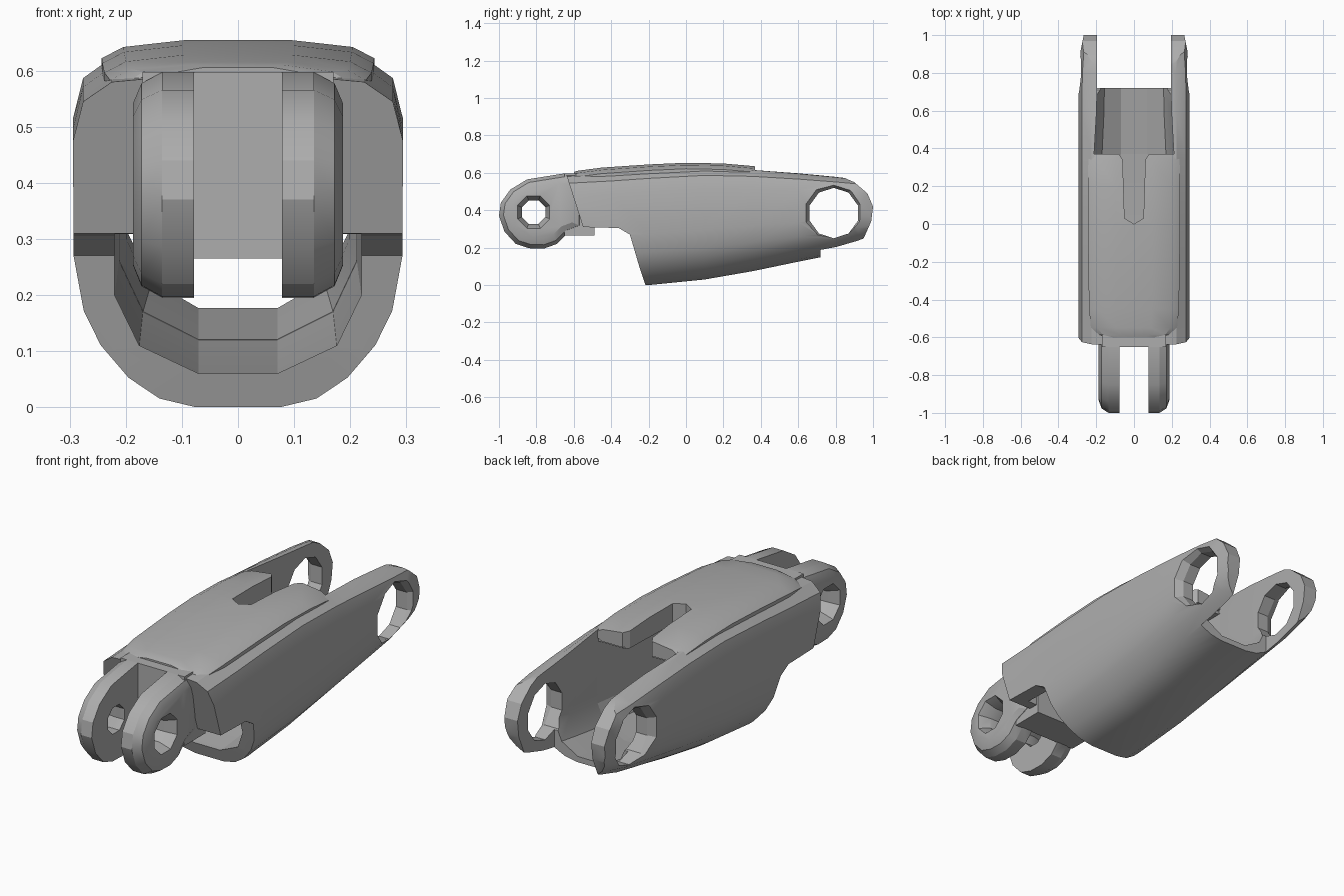
import bpy, bmesh, math

cube = bpy.data.objects.get("Cube")
if cube:
    bpy.data.objects.remove(cube)

GREY = (0.42, 0.42, 0.42, 1)
mat = bpy.data.materials.new("neutral grey")
mat.use_nodes = True
mat.diffuse_color = GREY
mat.node_tree.nodes["Principled BSDF"].inputs["Base Color"].default_value = GREY


def loft(name, rings):
    """Skin a closed solid through rings of equal point count."""
    bm = bmesh.new()
    rows = [[bm.verts.new(p) for p in ring] for ring in rings]
    n = len(rows[0])
    for a, b in zip(rows, rows[1:]):
        for i in range(n):
            j = (i + 1) % n
            bm.faces.new((a[i], a[j], b[j], b[i]))
    bm.faces.new(rows[0])
    bm.faces.new(rows[-1])
    bmesh.ops.recalc_face_normals(bm, faces=bm.faces)
    mesh = bpy.data.meshes.new(name)
    bm.to_mesh(mesh)
    bm.free()
    mesh.materials.append(mat)
    obj = bpy.data.objects.new(name, mesh)
    bpy.context.collection.objects.link(obj)
    return obj


def prism(name, outline, x0, x1):
    """Extrude a side (y, z) outline across x."""
    return loft(name, [[(x, y, z) for y, z in outline] for x in (x0, x1)])


def plan(name, outline, z0, z1):
    """Extrude a top (x, y) outline upward."""
    return loft(name, [[(x, y, z) for x, y in outline] for z in (z0, z1)])


def box(name, w, y0, y1, z0, z1):
    return plan(name, [(-w, y0), (w, y0), (w, y1), (-w, y1)], z0, z1)


def section(half, y):
    """Mirror a right half section, bottom to top, into a ring."""
    return [(x, y, z) for x, z in half] + [(-x, y, z) for x, z in reversed(half)]


def circle(cy, cz, r, n):
    return [(cy + r * math.cos((i + .5) * math.tau / n),
             cz + r * math.sin((i + .5) * math.tau / n)) for i in range(n)]


def carve(obj, cutter, operation="DIFFERENCE"):
    mod = obj.modifiers.new("carve", "BOOLEAN")
    mod.operation, mod.object, mod.solver = operation, cutter, "EXACT"
    bpy.context.view_layer.objects.active = obj
    bpy.ops.object.modifier_apply(modifier=mod.name)
    bpy.data.objects.remove(cutter)


def bore(obj, cy, cz, r, wide, inner, outer, n):
    """Cross hole, flared on both outer faces."""
    carve(obj, prism("hole_cutter", circle(cy, cz, r, n), -.5, .5))
    for s in (-1, 1):
        steps = ((inner, r * .98), (outer, wide), (.5, wide))
        carve(obj, loft("flare_cutter", [[(s * x, y, z) for y, z in circle(cy, cz, k, n)]
                                         for x, k in steps]))


# Shell: rounded tube, trimmed to its side silhouette
half = [(.075, 0), (.14, .025), (.195, .085), (.245, .18), (.275, .28), (.293, .44),
        (.294, .8), (.276, .92), (.225, .98), (.1, 1)]
stations = [(-.66, 0, .59, 1), (-.4, 0, .605, 1), (-.2, 0, .62, 1), (.1, .03, .635, 1),
            (.36, .075, .625, 1), (.6, .125, .605, 1), (.8, .165, .585, .99),
            (.92, .2, .57, .96), (1.01, .23, .56, .9)]
shell = loft("shell", [section([(x * w, b + (t - b) * k) for x, k in half], y)
                       for y, b, t, w in stations])
silhouette = [(-.65, .7), (-.64, .59), (-.55, .31), (-.36, .305), (-.3, .27), (-.25, .1),
              (-.2, -.05), (.8, -.05), (.88, .19), (.95, .25), (.99, .34), (1, .42),
              (.97, .49), (.9, .55), (.82, .585), (.6, .72)]
carve(shell, prism("side_cutter", silhouette, -.5, .5), "INTERSECT")

# Hollow interior: roofed in front, open on top behind, no floor between the arms


def hollow(y, w, floor, top):
    return section([(.07, floor), (w * .8, floor + .05), (w, floor + .14), (w, top)], y)


carve(shell, loft("cavity_cutter", [hollow(-.5, .22, .06, .555), hollow(-.2, .22, .06, .555),
                                    hollow(.37, .212, .12, .555)]))
carve(shell, loft("top_cutter", [hollow(.36, .212, .119, .8), hollow(.6, .198, .158, .8),
                                 hollow(.73, .196, .178, .8)]))
carve(shell, box("fork_cutter", .196, .72, 1.1, -.1, .8))
bore(shell, .79, .385, .135, .16, .25, .3, 10)

# Raised cover plate with a slot open to the rear
rings = []
for y, w, top in [(-.6, .16, .605), (-.585, .2, .61), (-.55, .228, .615), (-.45, .238, .628),
                  (-.2, .242, .645), (0, .243, .654), (.2, .243, .65), (.34, .242, .638),
                  (.37, .22, .635)]:
    rings.append(section([(w * .85, .565), (w, .58), (w, top - .032),
                          (w * .84, top - .012), (w * .4, top)], y))
cover = loft("cover_plate", rings)
slot = [(0, 0), (.05, .03), (.06, .34), (.085, .38), (-.085, .38), (-.06, .34), (-.05, .03)]
for part in (shell, cover):
    carve(part, plan("slot_cutter", slot, .5, .8))

# Front block between the lugs
block = box("front_block", .17, -.65, -.49, .265, .597)

# Two hinge lugs with bevelled outer faces
outline = [(-.55, .595), (-.65, .597), (-.85, .565), (-.94, .51), (-.99, .44), (-1, .37),
           (-.97, .285), (-.91, .22), (-.84, .197), (-.76, .195), (-.69, .22), (-.63, .28),
           (-.55, .31)]
lugs = []
for side, s in (("left", 1), ("right", -1)):
    rows = []
    for x, k in ((.078, 1), (.135, 1), (.172, .9), (.187, .72)):
        rows.append([(s * x, -.76 + (y + .76) * k, .4 + (z - .4) * k) for y, z in outline])
    lug = loft(side + "_hinge_lug", rows)
    bore(lug, -.815, .39, .068, .095, .13, .19, 8)
    lugs.append(lug)

# Smooth the curved skin, keep the creases
for obj in [shell, cover, block] + lugs:
    bpy.ops.object.select_all(action="DESELECT")
    obj.select_set(True)
    bpy.context.view_layer.objects.active = obj
    bpy.ops.object.shade_smooth_by_angle(angle=math.radians(25))
